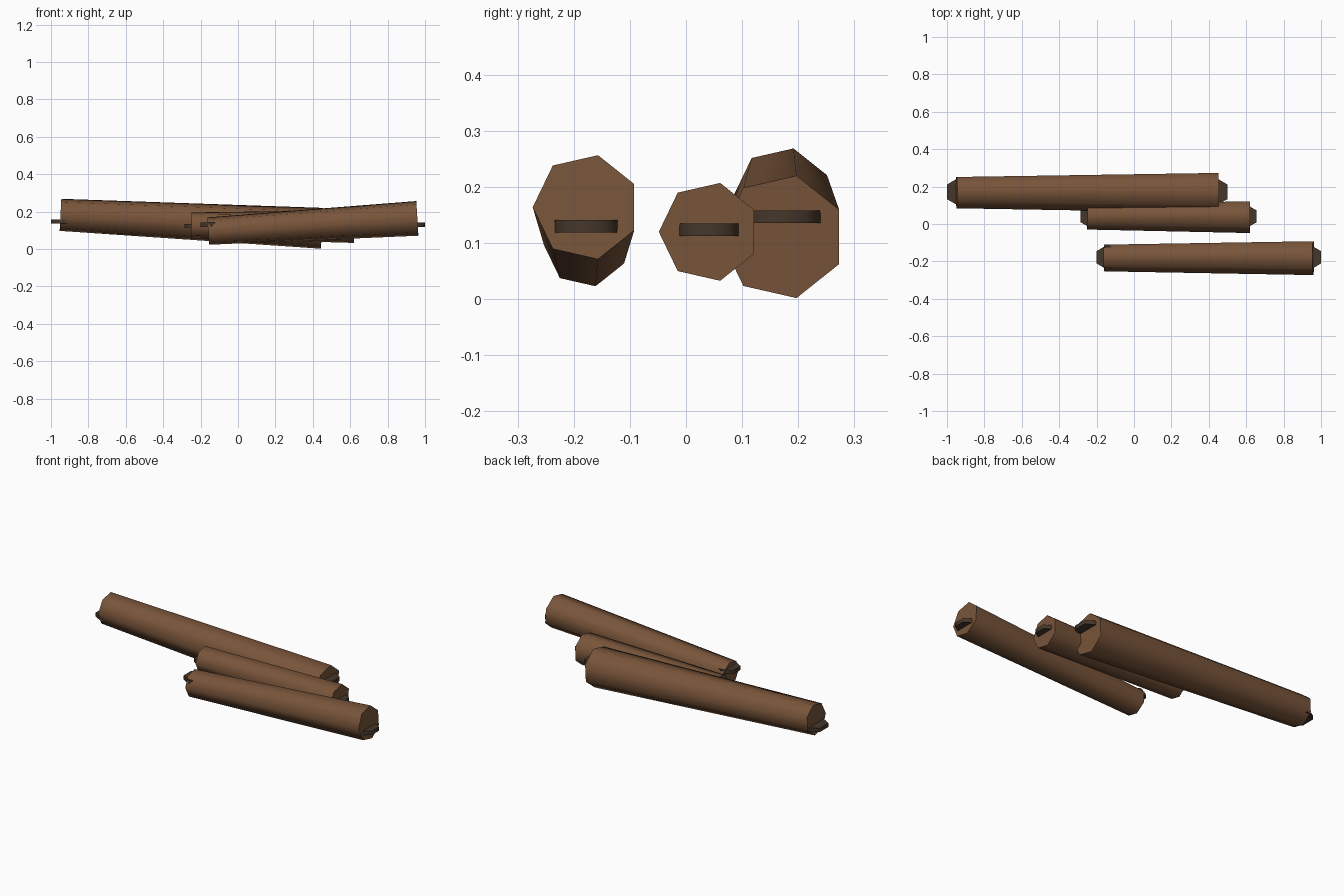
import bpy, math
from mathutils import Matrix

if "Cube" in bpy.data.objects:
    bpy.data.objects.remove(bpy.data.objects["Cube"])


def material(name, color):
    m = bpy.data.materials.new(name)
    m.diffuse_color = (*color, 1)
    m.use_nodes = True
    m.node_tree.nodes["Principled BSDF"].inputs["Base Color"].default_value = m.diffuse_color
    return m


bark = material("bark", (0.19, 0.09, 0.042))
dark_wood = material("dark_wood", (0.06, 0.038, 0.024))


def finish(name, mat):
    obj = bpy.context.object
    obj.name = name
    obj.data.materials.append(mat)
    bpy.ops.object.shade_smooth_by_angle(angle=math.radians(65))
    return obj


def log(name, center, half, r_left, r_right, rise):
    """Tapered seven-sided log along x; rise is the height gained left to right."""
    bpy.ops.mesh.primitive_cone_add(vertices=7, radius1=r_left, radius2=r_right,
                                    depth=2 * half)
    obj = finish(name, bark)
    # cone axis z -> x, with one corner pointing to -y
    obj.data.transform(Matrix.Rotation(math.pi / 2, 4, 'Y')
                       @ Matrix.Rotation(math.pi, 4, 'Z'))
    obj.location = center
    obj.rotation_euler = (0, -math.atan2(rise, 2 * half), 0)

    # flat six-sided plates set into both ends
    for side, label in ((-1, "left"), (1, "right")):
        x, y, z = center
        bpy.ops.mesh.primitive_cylinder_add(
            vertices=6, radius=0.7 * max(r_left, r_right), depth=0.022,
            location=(x + side * (half - 0.018), y, z))
        finish(f"{name}_{label}_end_plate", dark_wood)


log("long_log", (-0.25, 0.172, 0.147), 0.70, 0.088, 0.112, -0.072)
log("short_log", (0.185, 0.041, 0.1235), 0.435, 0.0706, 0.0894, -0.007)
log("front_log", (0.40, -0.178, 0.130), 0.56, 0.075, 0.0952, 0.068)
